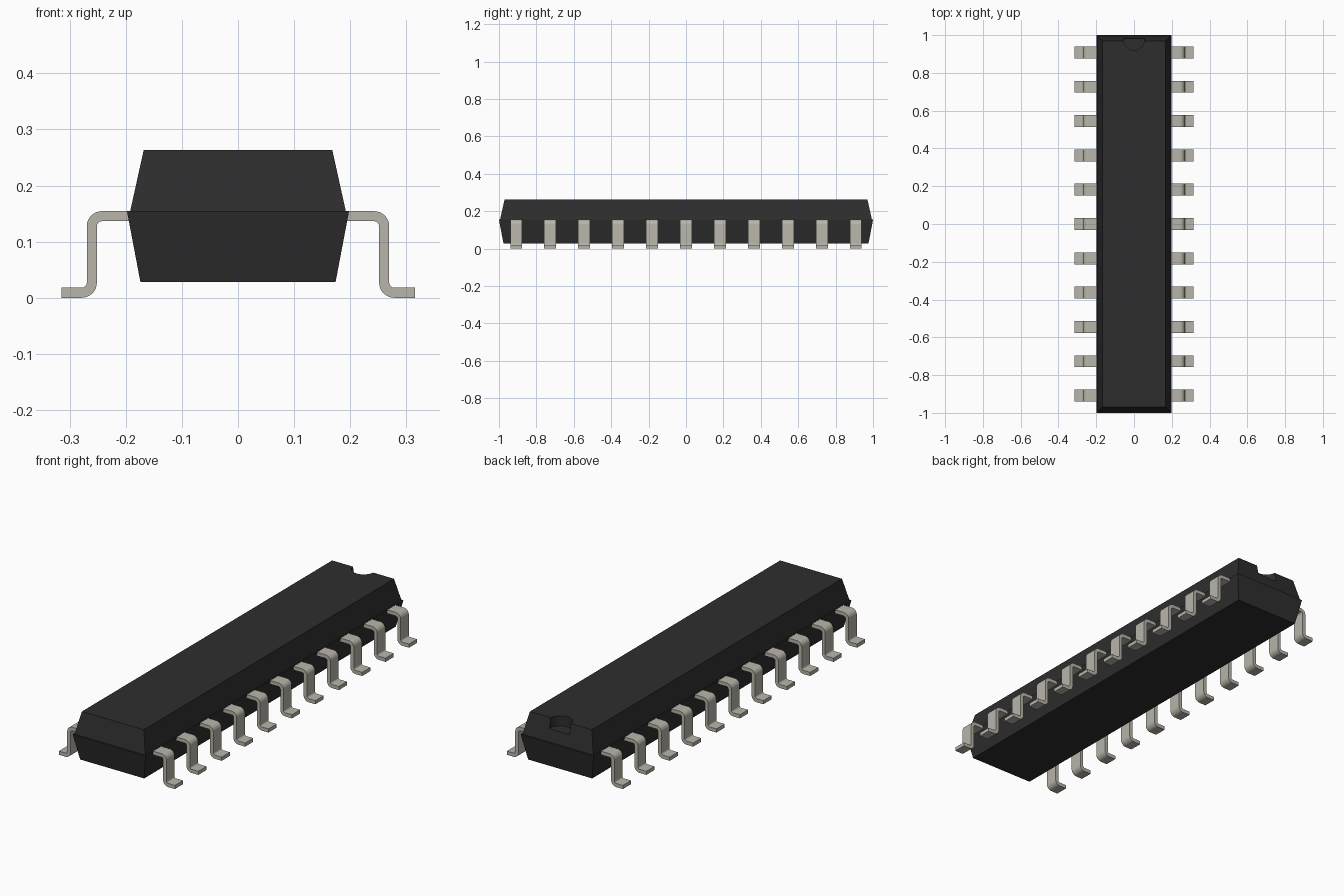
import bpy
import bmesh
from math import pi, sin, cos, radians

if "Cube" in bpy.data.objects:
    bpy.data.objects.remove(bpy.data.objects["Cube"])


def material(name, color):
    mat = bpy.data.materials.new(name)
    mat.use_nodes = True
    mat.diffuse_color = color
    mat.node_tree.nodes["Principled BSDF"].inputs["Base Color"].default_value = color
    return mat


def add_object(name, mesh):
    obj = bpy.data.objects.new(name, mesh)
    bpy.context.collection.objects.link(obj)
    return obj


def finish_mesh(bm, name, mat):
    bmesh.ops.recalc_face_normals(bm, faces=bm.faces)
    mesh = bpy.data.meshes.new(name)
    bm.to_mesh(mesh)
    bm.free()
    mesh.materials.append(mat)
    return mesh


black = material("black plastic", (0.027, 0.027, 0.027, 1))
metal = material("tinned metal", (0.48, 0.46, 0.40, 1))

# Moulded body: stacked rectangles (half width, half length, height)
bm = bmesh.new()
sections = [(0.174, 0.976, 0.0285), (0.198, 1.0, 0.155),
            (0.192, 0.994, 0.155), (0.168, 0.97, 0.2635)]
rings = [[bm.verts.new((sx * w, sy * l, z))
          for sx, sy in ((-1, -1), (1, -1), (1, 1), (-1, 1))]
         for w, l, z in sections]
for low, high in zip(rings, rings[1:]):
    for i in range(4):
        j = (i + 1) % 4
        bm.faces.new((low[i], low[j], high[j], high[i]))
bm.faces.new(rings[0])
bm.faces.new(rings[-1])
body = add_object("body", finish_mesh(bm, "body", black))

# Round orientation notch at the back of the top face
bpy.ops.mesh.primitive_cylinder_add(vertices=32, radius=0.055, depth=0.1,
                                    location=(0, 0.975, 0.2635))
cutter = bpy.context.object
cutter.name = "notch_cutter"
cutter.data.materials.append(black)
cutter.hide_render = True
cutter.hide_set(True)
notch = body.modifiers.new("notch", "BOOLEAN")
notch.operation = "DIFFERENCE"
notch.solver = "EXACT"
notch.object = cutter

# Gull-wing lead: centre line with normals, thickened, then extruded in y
HALF_T, BEND, STEPS = 0.009, 0.018, 8
LEG_X, SHOULDER_Z, FOOT_Z = 0.2605, 0.1455, HALF_T
path = [(0.15, SHOULDER_Z, pi / 2)]
for i in range(STEPS + 1):
    a = radians(90 - 90 * i / STEPS)
    path.append((LEG_X - BEND + BEND * cos(a), SHOULDER_Z - BEND + BEND * sin(a), a))
for i in range(STEPS + 1):
    a = radians(90 * i / STEPS)
    path.append((LEG_X + BEND - BEND * cos(a), FOOT_Z + BEND - BEND * sin(a), a))
path.append((0.315, FOOT_Z, pi / 2))

bm = bmesh.new()
WIDTH = 0.063
rows = []
for x, z, a in path:
    dx, dz = HALF_T * cos(a), HALF_T * sin(a)
    rows.append([bm.verts.new((x + s * dx, t * WIDTH / 2, z + s * dz))
                 for s, t in ((1, -1), (1, 1), (-1, 1), (-1, -1))])
for near, far in zip(rows, rows[1:]):
    for i in range(4):
        j = (i + 1) % 4
        bm.faces.new((near[i], near[j], far[j], far[i]))
bm.faces.new(rows[0])
bm.faces.new(rows[-1])
lead_mesh = finish_mesh(bm, "lead", metal)

# Eleven leads along each side
COUNT, PITCH = 11, 0.1816
leads = []
for side, turn in (("left", 0), ("right", pi)):
    for i in range(COUNT):
        lead = add_object(f"{side}_lead_{i + 1}", lead_mesh)
        lead.location.y = (i - (COUNT - 1) / 2) * PITCH
        lead.rotation_euler.z = turn
        leads.append(lead)

# Smooth bends, sharp edges
bpy.ops.object.select_all(action="DESELECT")
leads[0].select_set(True)
bpy.context.view_layer.objects.active = leads[0]
bpy.ops.object.shade_smooth_by_angle(angle=radians(30))
